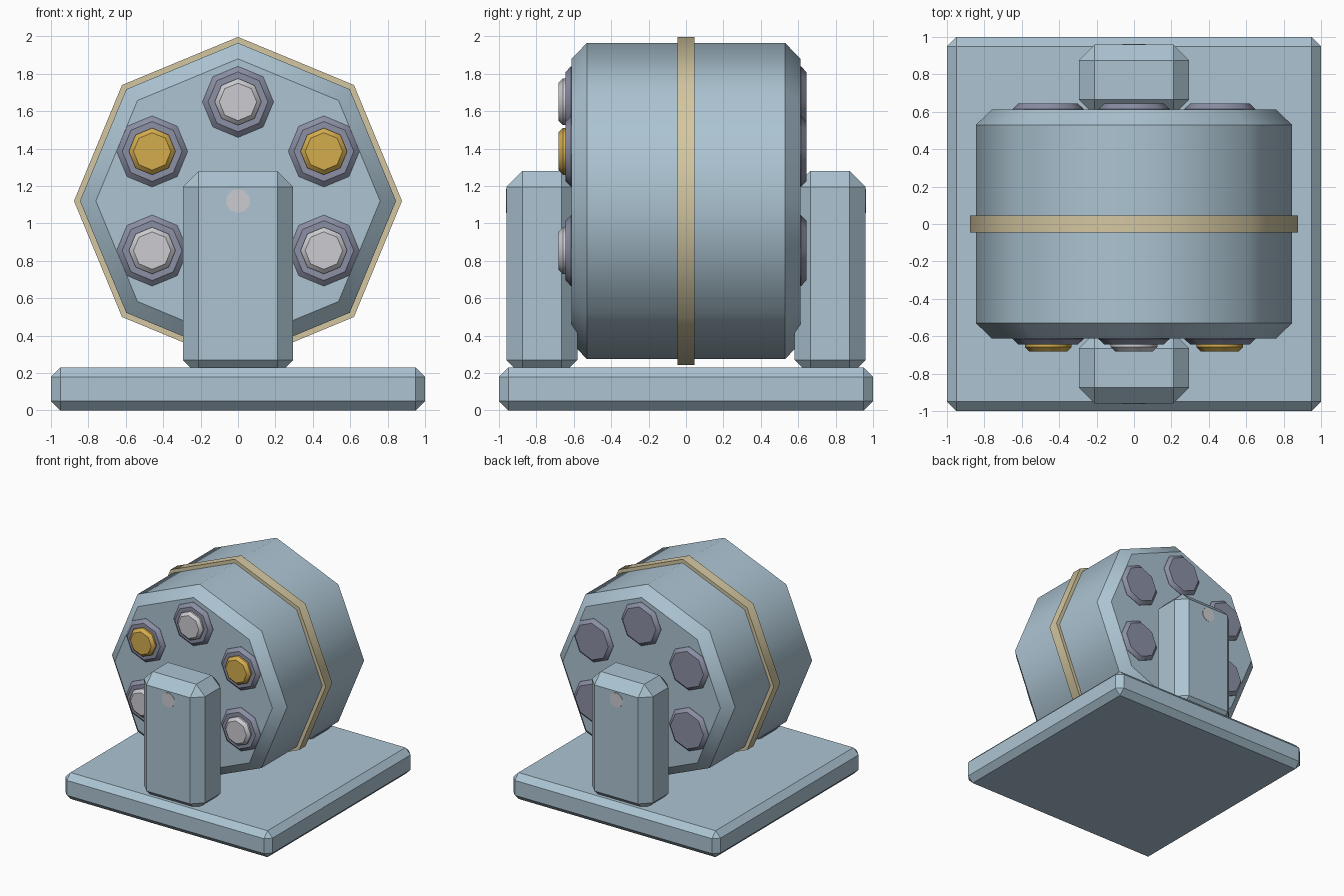
import bpy, bmesh, math

if "Cube" in bpy.data.objects:
    bpy.data.objects.remove(bpy.data.objects["Cube"])

AXIS_Z = 1.12


def material(name, rgb):
    m = bpy.data.materials.new(name)
    lin = [((c / 255 + 0.055) / 1.055) ** 2.4 for c in rgb]
    m.diffuse_color = (*lin, 1)
    m.use_nodes = True
    m.node_tree.nodes["Principled BSDF"].inputs["Base Color"].default_value = m.diffuse_color
    return m


BLUE = material("pale_blue_grey", (172, 196, 210))
COLLAR = material("slate_violet", (140, 144, 165))
GOLD = material("gold", (212, 173, 79))
SILVER = material("silver", (204, 204, 209))
TAN = material("tan", (212, 199, 161))


def finish(bm, name, mat):
    bmesh.ops.recalc_face_normals(bm, faces=bm.faces[:])
    me = bpy.data.meshes.new(name)
    bm.to_mesh(me)
    bm.free()
    me.materials.append(mat)
    ob = bpy.data.objects.new(name, me)
    bpy.context.collection.objects.link(ob)
    return ob


def chamfer_box(name, lo, hi, width, mat):
    bm = bmesh.new()
    bmesh.ops.create_cube(bm, size=1)
    for v in bm.verts:
        v.co = [(a + b) / 2 + c * (b - a) for a, b, c in zip(lo, hi, v.co)]
    bmesh.ops.bevel(bm, geom=bm.edges[:], offset=width, segments=1,
                    affect='EDGES', profile=0.5)
    return finish(bm, name, mat)


def lathe(name, profile, mat, x=0.0, z=AXIS_Z, sides=8):
    """Solid around the y direction from (radius, y) points; smooth around, sharp at rims."""
    bm = bmesh.new()
    rings = []
    for r, y in profile:
        rings.append([bm.verts.new((x + r * math.sin(2 * math.pi * i / sides), y,
                                    z + r * math.cos(2 * math.pi * i / sides)))
                      for i in range(sides)])
    for a, b in zip(rings, rings[1:]):
        for i in range(sides):
            j = (i + 1) % sides
            bm.faces.new((a[i], a[j], b[j], b[i])).smooth = True
    bm.faces.new(rings[0])
    bm.faces.new(rings[-1])
    for e in bm.edges:
        if abs(e.verts[0].co.y - e.verts[1].co.y) < 1e-5:
            e.smooth = False
    return finish(bm, name, mat)


# Base slab and the two upright posts
chamfer_box("base", (-1, -1, 0), (1, 1, 0.23), 0.05, BLUE)
for side, name in ((-1, "front_post"), (1, "back_post")):
    y0, y1 = sorted((side * 0.96, side * 0.58))
    chamfer_box(name, (-0.295, y0, 0.185), (0.295, y1, 1.28), 0.085, BLUE)

# Octagonal drum, its centre band and the axle
lathe("drum", [(0.76, -0.612), (0.845, -0.53), (0.845, 0.53), (0.76, 0.612)], BLUE)
lathe("drum_band", [(0.877, -0.045), (0.877, 0.045)], TAN)
lathe("axle", [(0.064, -0.963), (0.064, 0.963)], SILVER, sides=10)

# Six chambers, with alternating silver and gold caps at the front
for i in range(6):
    a = i * math.pi / 3
    x, z = 0.53 * math.sin(a), AXIS_Z + 0.53 * math.cos(a)
    lathe(f"chamber_{i + 1}", [(0.16, -0.643), (0.19, -0.615), (0.19, 0.615), (0.16, 0.643)],
          COLLAR, x, z)
    lathe(f"cap_{i + 1}", [(0.1, -0.683), (0.125, -0.658), (0.125, -0.6)],
          GOLD if i % 2 else SILVER, x, z)
